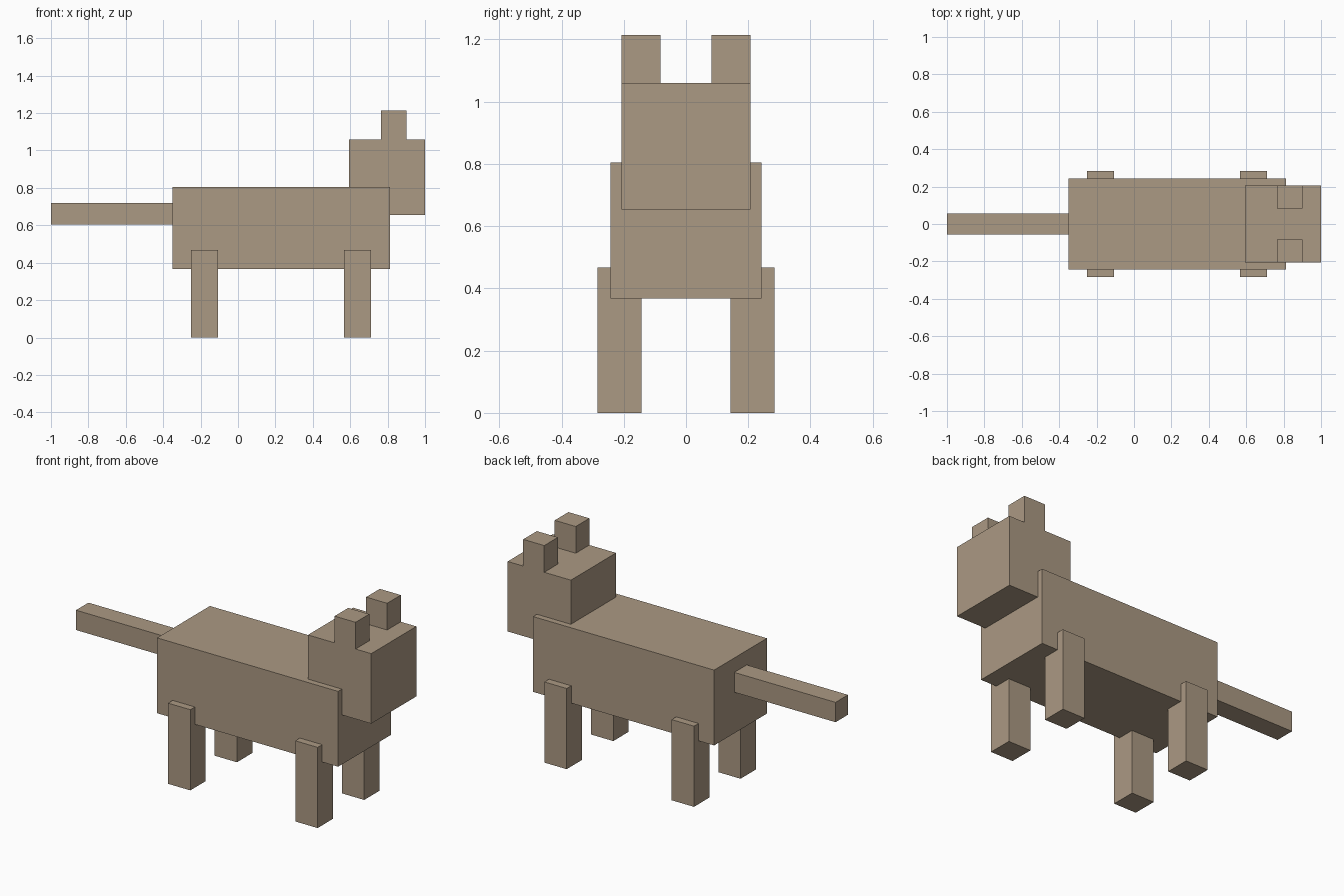
import bpy

if "Cube" in bpy.data.objects:
    bpy.data.objects.remove(bpy.data.objects["Cube"])

fur = bpy.data.materials.new("tan fur")
fur.diffuse_color = (0.407, 0.319, 0.227, 1)
fur.use_nodes = True
fur.node_tree.nodes["Principled BSDF"].inputs["Base Color"].default_value = fur.diffuse_color


def box(name, x, y, z):
    """Box from (min, max) ranges on each axis."""
    bpy.ops.mesh.primitive_cube_add(size=1, location=[(a + b) / 2 for a, b in (x, y, z)])
    ob = bpy.context.object
    ob.name = name
    ob.scale = [b - a for a, b in (x, y, z)]
    bpy.ops.object.transform_apply(location=False, rotation=False, scale=True)
    ob.data.materials.append(fur)


# Central parts
box("body", (-0.35, 0.812), (-0.242, 0.242), (0.367, 0.804))
box("head", (0.594, 1.0), (-0.207, 0.207), (0.654, 1.06))
box("tail", (-1.0, -0.35), (-0.057, 0.057), (0.605, 0.72))

# Paired parts, one per side
for side, s in (("right", -1), ("left", 1)):
    ear_y = sorted((s * 0.082, s * 0.207))
    leg_y = sorted((s * 0.143, s * 0.284))
    box(side + "_ear", (0.765, 0.9), ear_y, (1.06, 1.215))
    box(side + "_front_leg", (0.567, 0.71), leg_y, (0, 0.468))
    box(side + "_back_leg", (-0.25, -0.107), leg_y, (0, 0.468))
